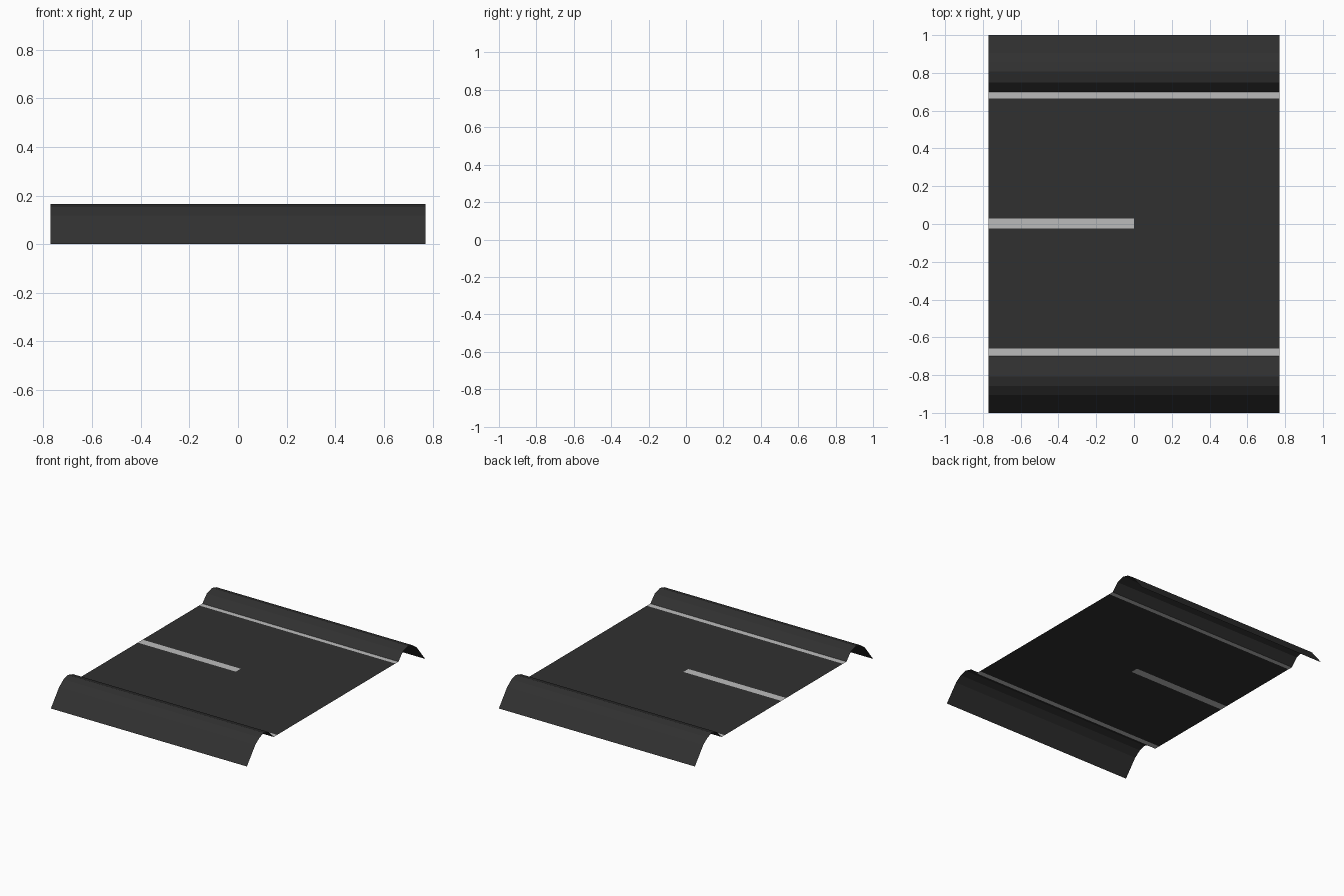
import bpy

if "Cube" in bpy.data.objects:
    bpy.data.objects.remove(bpy.data.objects["Cube"])

HALF = 0.77          # half length along x
ROAD_Z = 0.095       # height of the driving surface


def material(name, value):
    mat = bpy.data.materials.new(name)
    mat.diffuse_color = (value, value, value, 1)
    mat.use_nodes = True
    mat.node_tree.nodes["Principled BSDF"].inputs["Base Color"].default_value = mat.diffuse_color
    return mat


asphalt = material("asphalt", 0.03)
paint = material("white_paint", 0.5)


def sheet(name, profile, mat, x0=-HALF, x1=HALF):
    """Sweep an open (y, z) profile along x into a single-sided sheet."""
    n = len(profile)
    verts = [(x, y, z) for x in (x0, x1) for y, z in profile]
    faces = [(i, i + n, i + n + 1, i + 1) for i in range(n - 1)]
    mesh = bpy.data.meshes.new(name)
    mesh.from_pydata(verts, [], faces)
    mesh.materials.append(mat)
    obj = bpy.data.objects.new(name, mesh)
    bpy.context.collection.objects.link(obj)
    return obj


def flat(name, y0, y1, mat, x0=-HALF, x1=HALF):
    return sheet(name, [(y0, ROAD_Z), (y1, ROAD_Z)], mat, x0, x1)


# Rounded shoulders, rising from the road then dropping to the ground
shoulder = [(0.70, ROAD_Z), (0.75, 0.148), (0.808, 0.165),
            (0.857, 0.152), (0.905, 0.118), (1.0, 0.0)]
sheet("back_shoulder", shoulder, asphalt)
sheet("front_shoulder", [(-y, z) for y, z in reversed(shoulder)], asphalt)

# Edge lines, inset flush in the road surface
flat("back_edge_line", 0.665, 0.70, paint)
flat("front_edge_line", -0.70, -0.66, paint)

# Two lanes, either side of the centre strip
flat("back_lane", 0.03, 0.665, asphalt)
flat("front_lane", -0.66, -0.025, asphalt)

# Centre strip: painted dash, then bare road
flat("centre_dash", -0.025, 0.03, paint, -HALF, 0)
flat("centre_gap", -0.025, 0.03, asphalt, 0, HALF)
